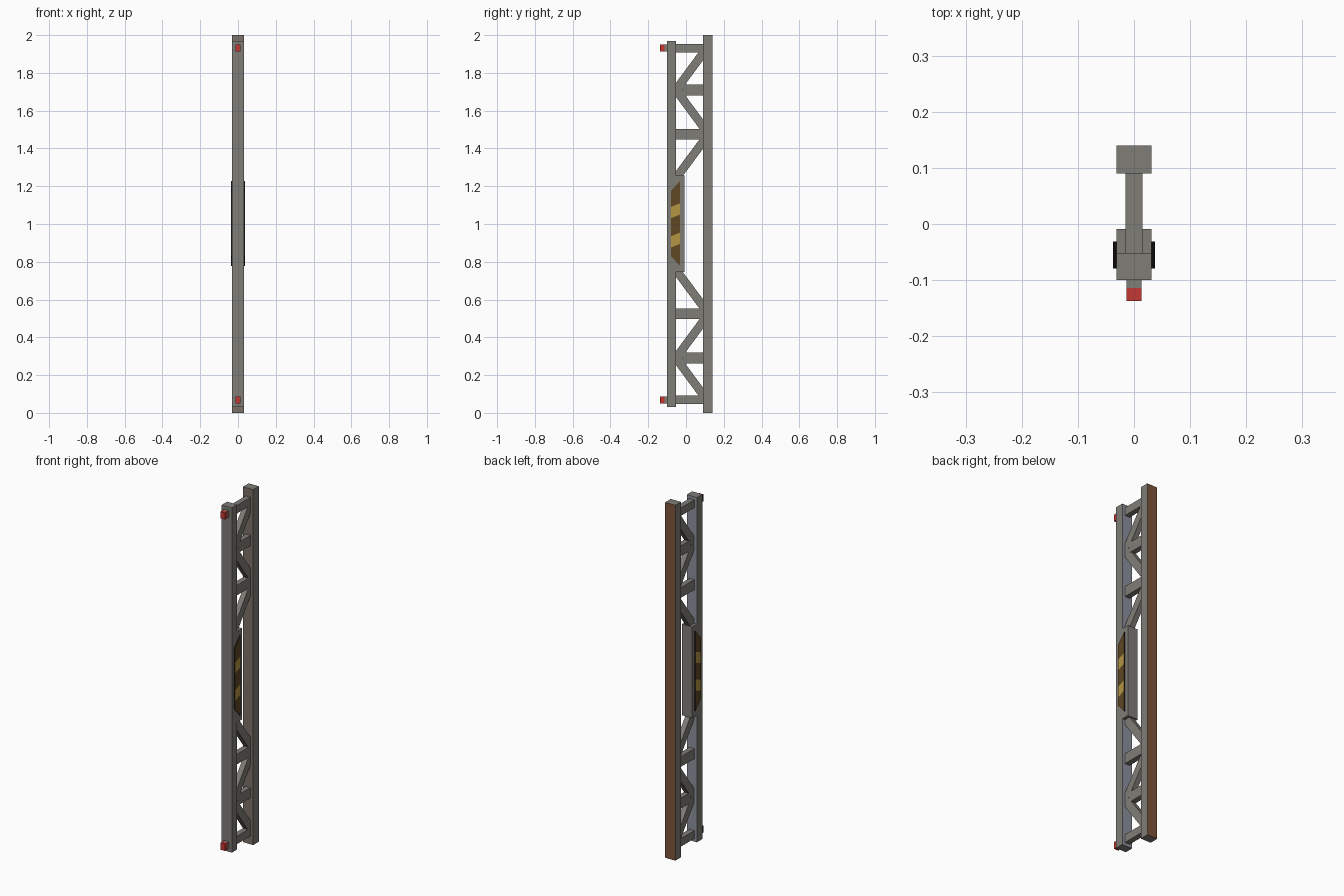
import bpy, bmesh
from mathutils import Vector

if "Cube" in bpy.data.objects:
    bpy.data.objects.remove(bpy.data.objects["Cube"])


def material(name, r, g, b):
    m = bpy.data.materials.new(name)
    m.diffuse_color = (r, g, b, 1)
    m.use_nodes = True
    m.node_tree.nodes["Principled BSDF"].inputs["Base Color"].default_value = m.diffuse_color
    return m


GRAY = material("steel gray", 0.215, 0.205, 0.185)
BLUE = material("blue gray steel", 0.27, 0.28, 0.34)
RUST = material("rust brown", 0.21, 0.09, 0.045)
WARM = material("warm gray", 0.20, 0.165, 0.14)
RED = material("signal red", 0.55, 0.04, 0.035)
DARK = material("near black", 0.02, 0.018, 0.015)
BROWN = material("stripe brown", 0.115, 0.065, 0.018)
YELLOW = material("stripe yellow", 0.46, 0.30, 0.055)


def prism(name, outline, x0, x1, mats, rule=None, cuts=()):
    """Extrude a (y, z) outline from x0 to x1; rule(face) picks the material."""
    bm = bmesh.new()
    face = bm.faces.new([bm.verts.new((x0, y, z)) for y, z in outline])
    ext = bmesh.ops.extrude_face_region(bm, geom=[face])
    for v in ext["geom"]:
        if isinstance(v, bmesh.types.BMVert):
            v.co.x = x1
    for co, no in cuts:
        bmesh.ops.bisect_plane(bm, geom=bm.verts[:] + bm.edges[:] + bm.faces[:],
                               plane_co=co, plane_no=no)
    bmesh.ops.recalc_face_normals(bm, faces=bm.faces[:])
    bm.normal_update()
    if rule:
        for f in bm.faces:
            f.material_index = rule(f)
    me = bpy.data.meshes.new(name)
    bm.to_mesh(me)
    bm.free()
    for m in mats:
        me.materials.append(m)
    ob = bpy.data.objects.new(name, me)
    bpy.context.collection.objects.link(ob)
    return ob


def box(name, half_x, y0, y1, z0, z1, mats, rule=None):
    return prism(name, [(y0, z0), (y1, z0), (y1, z1), (y0, z1)],
                 -half_x, half_x, mats, rule)


# Long beams with differently coloured front and back faces
box("rear_beam", 0.0315, 0.09, 0.14, 0, 2, [GRAY, RUST, WARM],
    lambda f: 1 if f.normal.y > 0.5 else 2 if f.normal.y < -0.5 else 0)
box("front_beam", 0.0315, -0.10, -0.052, 0.03, 1.97, [GRAY, BLUE],
    lambda f: 1 if f.normal.y > 0.5 else 0)

# Central housing behind the front beam
box("housing", 0.0315, -0.054, -0.009, 0.745, 1.258, [GRAY])

# Truss bars and lamps, mirrored about mid height
F, B = -0.053, 0.091
H = 0.0375  # half of a diagonal's height measured along z
for label, s in (("upper", 1), ("lower", -1)):
    def mz(z):
        return z if s > 0 else 2 - z

    for i, (y0, z0, z1) in enumerate([(F, 1.908, 1.953), (-0.02, 1.681, 1.739),
                                      (F, 1.447, 1.504)]):
        box(f"{label}_crossbar_{i + 1}", 0.015, y0, B, mz(z0), mz(z1), [GRAY])
    for i, (zf, zb) in enumerate([(1.71, 1.905), (1.71, 1.515), (1.243, 1.437)]):
        prism(f"{label}_diagonal_{i + 1}",
              [(F, mz(zf - H)), (B, mz(zb - H)), (B, mz(zb + H)), (F, mz(zf + H))],
              -0.0148, 0.0148, [GRAY])
    box(f"{label}_lamp_stub", 0.0135, -0.114, -0.099, mz(1.913), mz(1.951), [GRAY])
    box(f"{label}_lamp", 0.0135, -0.137, -0.114, mz(1.913), mz(1.951), [RED, DARK],
        lambda f: 1 if f.normal.x < -0.5 else 0)

# Hazard panels on both sides, cut into slanted stripes
SLOPE = 0.4
levels = [0.885, 0.945, 1.04, 1.10]  # stripe borders at the panel centre
cuts = [(Vector((0, -0.056, z)), Vector((0, -SLOPE, 1))) for z in levels]


def stripe(f):
    if abs(f.normal.x) < 0.5:
        return 2
    c = f.calc_center_median()
    z = c.z - SLOPE * (c.y + 0.056)
    return 1 if levels[0] < z < levels[1] or levels[2] < z < levels[3] else 0


for label, s in (("right", 1), ("left", -1)):
    prism(f"{label}_hazard_panel",
          [(-0.079, 0.83), (-0.031, 0.777), (-0.031, 1.228), (-0.079, 1.175)],
          s * 0.0305, s * 0.037, [BROWN, YELLOW, DARK], stripe, cuts)
